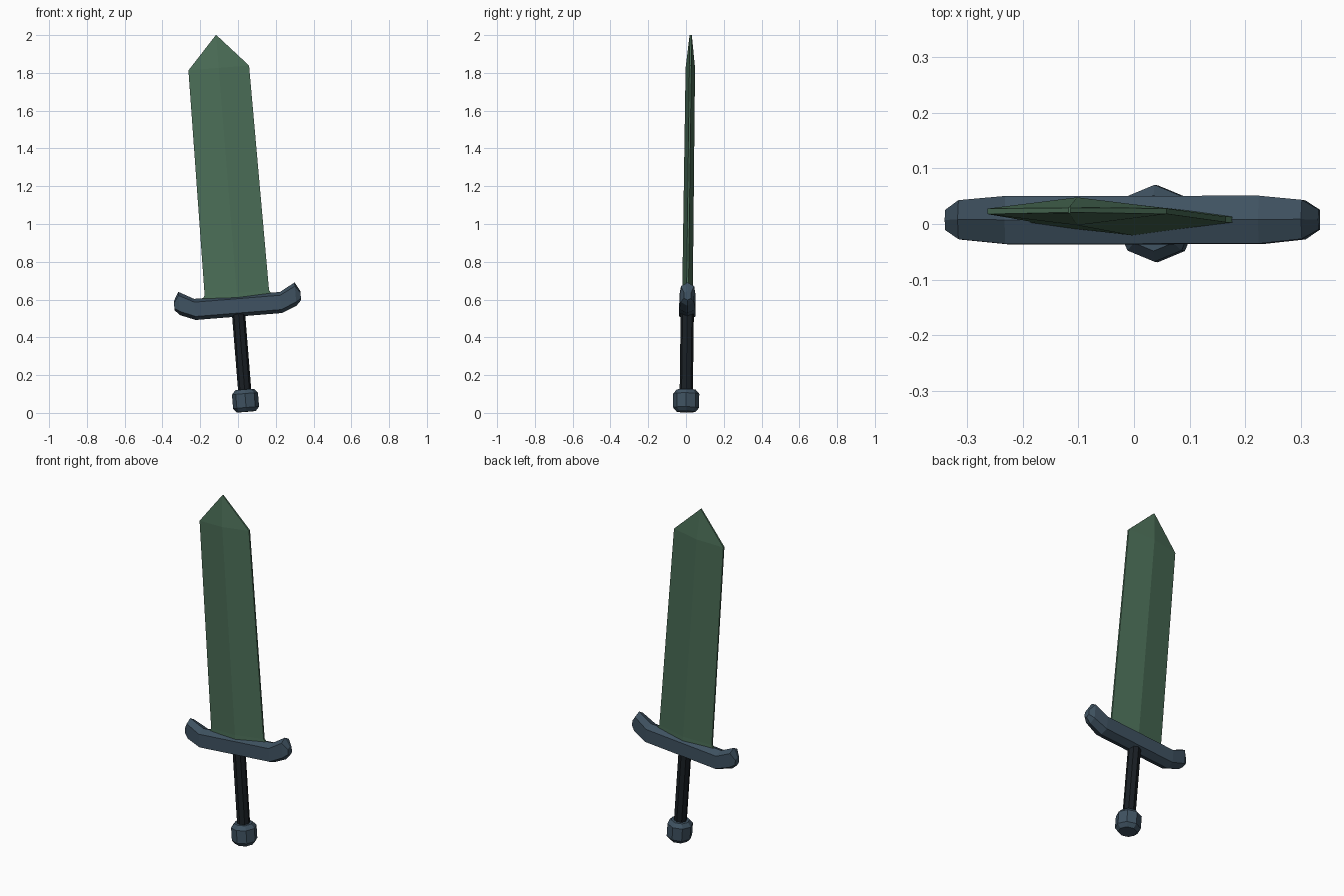
import bpy, bmesh, math
from mathutils import Matrix

if "Cube" in bpy.data.objects:
    bpy.data.objects.remove(bpy.data.objects["Cube"])

# The whole sword leans a little to the left and back around its foot
LEAN = (Matrix.Translation((0.045, 0, 0))
        @ Matrix.Rotation(-0.0125, 4, 'X') @ Matrix.Rotation(-0.0803, 4, 'Y'))


def material(name, rgb):
    m = bpy.data.materials.new(name)
    m.diffuse_color = (*rgb, 1)
    m.use_nodes = True
    m.node_tree.nodes["Principled BSDF"].inputs["Base Color"].default_value = m.diffuse_color
    return m


def loft(name, rings, mat):
    """Skin a list of equal-sized rings and cap both ends."""
    bm = bmesh.new()
    rows = [[bm.verts.new(p) for p in ring] for ring in rings]
    n = len(rows[0])
    for a, b in zip(rows, rows[1:]):
        for i in range(n):
            j = (i + 1) % n
            bm.faces.new((a[i], a[j], b[j], b[i]))
    bm.faces.new(rows[0][::-1])
    bm.faces.new(rows[-1])
    bmesh.ops.recalc_face_normals(bm, faces=bm.faces)
    bm.transform(LEAN)
    me = bpy.data.meshes.new(name)
    bm.to_mesh(me)
    bm.free()
    me.materials.append(mat)
    ob = bpy.data.objects.new(name, me)
    bpy.context.collection.objects.link(ob)
    return ob


def octagon(r, z):
    return [(r * math.cos(k * math.pi / 4), r * math.sin(k * math.pi / 4), z)
            for k in range(8)]


def blade_section(half_w, ridge, z, edge=0.005):
    return [(half_w, -edge, z), (half_w, edge, z), (0, ridge, z),
            (-half_w, edge, z), (-half_w, -edge, z), (0, -ridge, z)]


def guard_section(x, top, bottom, depth, bevel):
    z = 0.572
    return [(x, 0, z + top), (x, depth, z + top - bevel),
            (x, depth, z + bottom + bevel), (x, 0, z + bottom),
            (x, -depth, z + bottom + bevel), (x, -depth, z + top - bevel)]


green = material("blade_green", (0.07, 0.155, 0.095))
steel = material("blue_steel", (0.05, 0.085, 0.12))
dark = material("dark_grip", (0.010, 0.014, 0.018))

# Pommel and grip
loft("pommel", [octagon(r, z) for r, z in
                ((0.05, 0.006), (0.069, 0.028), (0.069, 0.102), (0.05, 0.124))], steel)
loft("grip", [octagon(0.035, 0.11), octagon(0.035, 0.54)], dark)

# Cross guard with upturned ends, mirrored left to right
half = [(0.228, 0.052, -0.06, 0.043, 0.018),
        (0.309, 0.096, -0.028, 0.035, 0.02),
        (0.336, 0.048, 0.0, 0.018, 0.01)]
stations = [(-s[0], *s[1:]) for s in reversed(half)] + half
loft("guard", [guard_section(*s) for s in stations], steel)

# Blade: flared root, long diamond section, pointed tip
loft("blade", [blade_section(0.198, 0.028, 0.600),
               blade_section(0.171, 0.028, 0.637),
               blade_section(0.161, 0.025, 1.832),
               blade_section(0.002, 0.006, 2.006, 0.004)], green)
